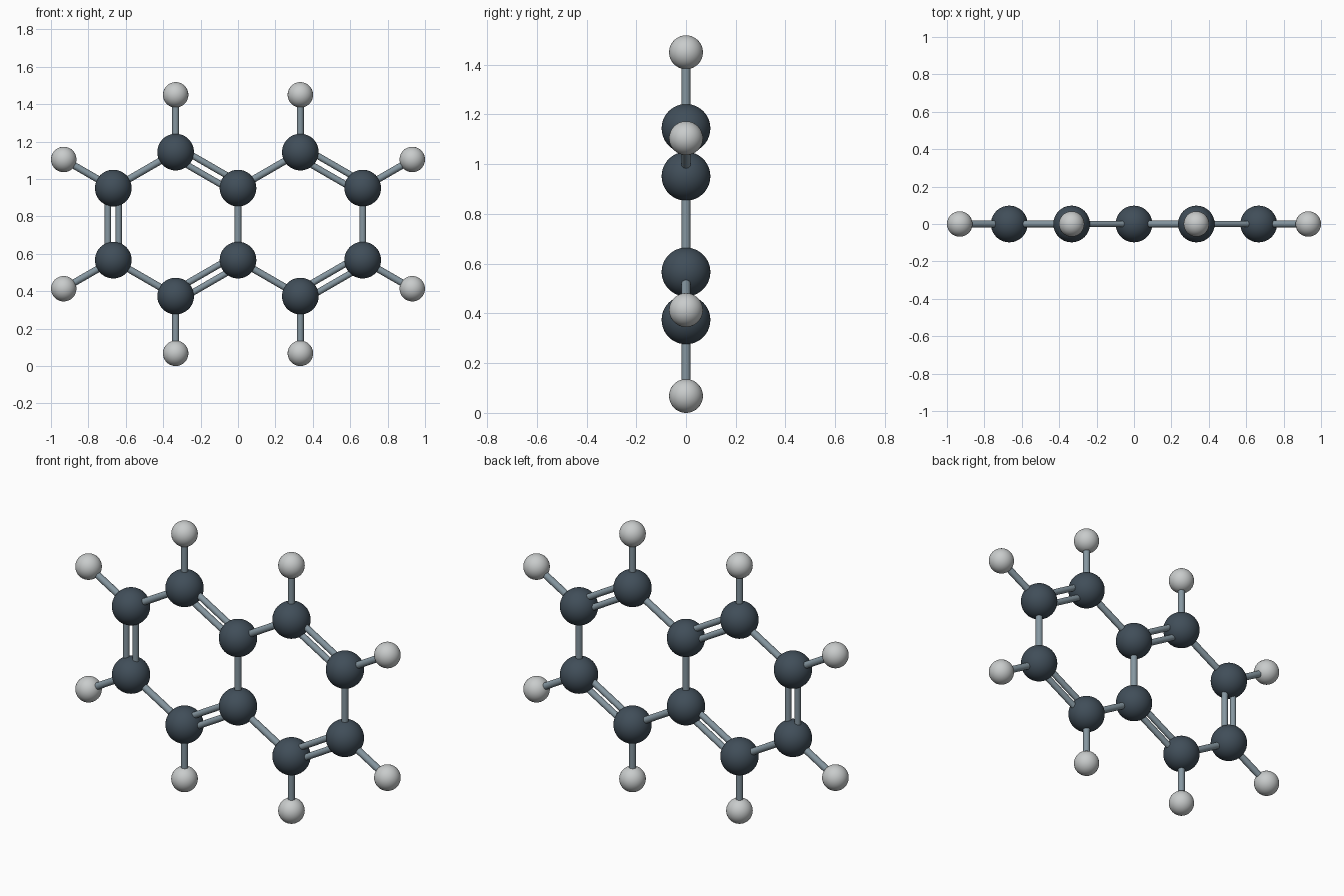
import bpy
from math import sin, cos, radians
from mathutils import Vector

cube = bpy.data.objects.get("Cube")
if cube:
    bpy.data.objects.remove(cube)

BOND = 0.385          # ring side, equal to ring radius
STEM = 0.306          # ring atom to outer atom
MID_Z = 0.759
BIG_R, SMALL_R = 0.098, 0.068
ROD_R, PAIR_R, PAIR_GAP = 0.0185, 0.017, 0.029


def material(name, color):
    m = bpy.data.materials.new(name)
    m.use_nodes = True
    m.diffuse_color = (*color, 1)
    m.node_tree.nodes["Principled BSDF"].inputs["Base Color"].default_value = (*color, 1)
    return m


slate = material("dark slate", (0.052, 0.076, 0.1))
pale = material("pale grey", (0.58, 0.6, 0.6))
steel = material("blue grey", (0.235, 0.305, 0.35))


def finish(name, mat):
    ob = bpy.context.object
    ob.name = name
    ob.data.materials.append(mat)
    bpy.ops.object.shade_smooth_by_angle()


def ball(name, pos, radius, mat):
    bpy.ops.mesh.primitive_uv_sphere_add(segments=48, ring_count=24, radius=radius, location=pos)
    finish(name, mat)


def rod(name, a, b, radius):
    d = b - a
    bpy.ops.mesh.primitive_cylinder_add(vertices=24, radius=radius, depth=d.length,
                                        location=(a + b) / 2,
                                        rotation=d.to_track_quat('Z', 'Y').to_euler())
    finish(name, steel)


def bond(name, a, b, double=False):
    if not double:
        rod(name, a, b, ROD_R)
        return
    side = (b - a).normalized().cross(Vector((0, 1, 0))) * PAIR_GAP
    for s in (-1, 1):
        rod(name + "_double", a + side * s, b + side * s, PAIR_R)


def polar(angle, radius):
    return Vector((cos(radians(angle)), 0, sin(radians(angle)))) * radius


# Two rings sharing the vertical centre bond; corners go anticlockwise from 30 degrees
ring_x = BOND * cos(radians(30))
angles = [30 + 60 * i for i in range(6)]
for label, sx, doubles in (("right", -1, (0, 2, 4)), ("left", 1, (0, 4))):
    centre = Vector((sx * ring_x, 0, MID_Z))
    corners = [centre + polar(a, BOND) for a in angles]
    for i, a in enumerate(angles):
        p, q = corners[i], corners[(i + 1) % 6]
        shared = abs(p.x) < 0.01
        # Ring atoms and ring bonds, with the shared ones built once
        if not shared or sx > 0:
            ball("ring_atom_" + label, p, BIG_R, slate)
        if not (shared and abs(q.x) < 0.01 and sx < 0):
            bond("ring_bond_" + label, p, q, i in doubles)
        # Outer atoms on stems
        if not shared:
            tip = p + polar(a, STEM)
            bond("outer_bond_" + label, p, tip)
            ball("outer_atom_" + label, tip, SMALL_R, pale)
